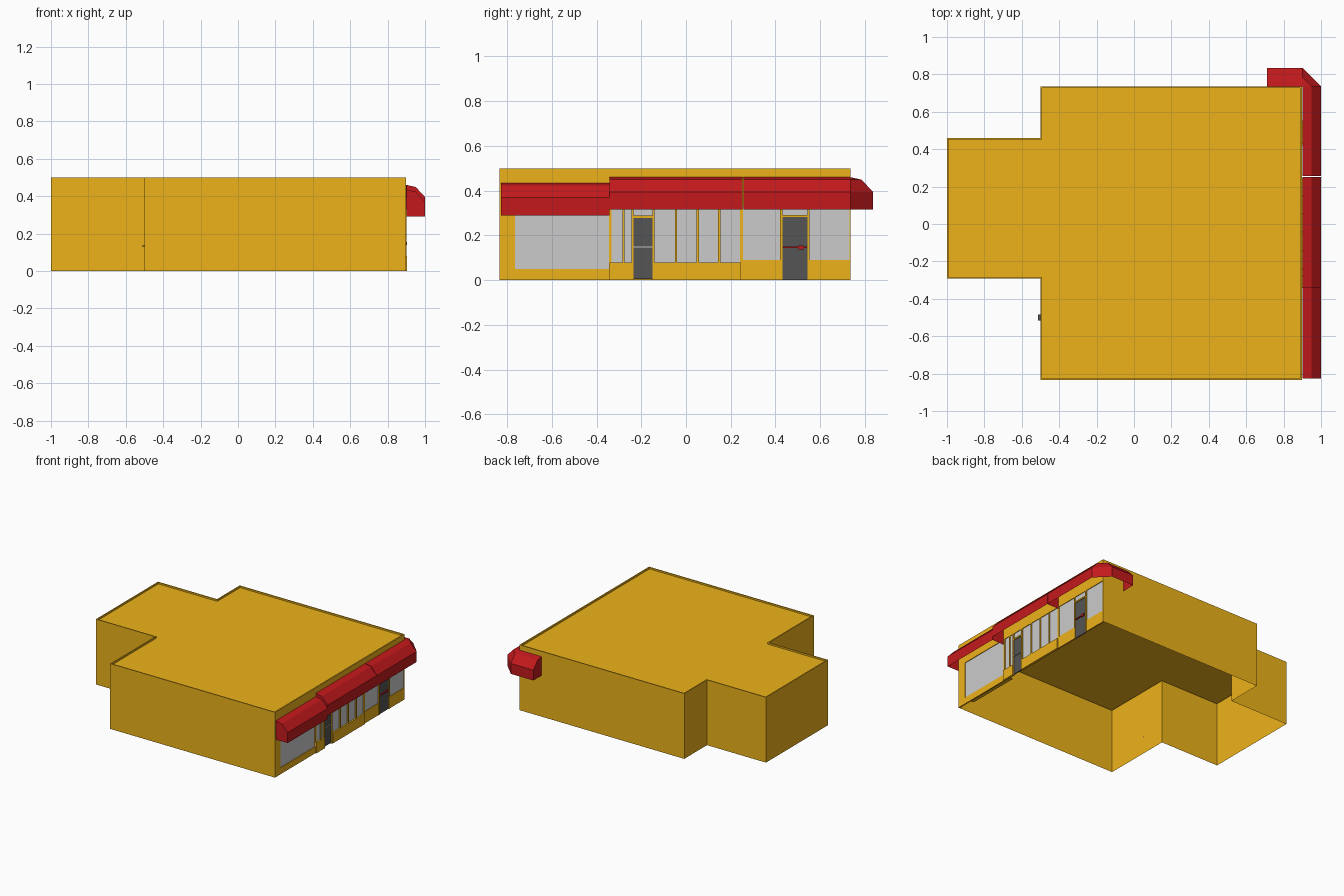
import bpy, bmesh

if "Cube" in bpy.data.objects:
    bpy.data.objects.remove(bpy.data.objects["Cube"])

def material(name, rgb):
    m = bpy.data.materials.new(name)
    m.diffuse_color = (*rgb, 1)
    m.use_nodes = True
    m.node_tree.nodes["Principled BSDF"].inputs["Base Color"].default_value = m.diffuse_color
    return m

ORANGE = material("orange_wall", (0.85, 0.45, 0.01))
RED = material("red_awning", (0.55, 0.01, 0.012))
DARK = material("dark_door", (0.09, 0.09, 0.09))

def finish(bm, name, mat=None):
    bmesh.ops.recalc_face_normals(bm, faces=bm.faces)
    me = bpy.data.meshes.new(name)
    bm.to_mesh(me)
    bm.free()
    ob = bpy.data.objects.new(name, me)
    bpy.context.collection.objects.link(ob)
    if mat:
        me.materials.append(mat)
    return ob

def add_box(bm, x0, x1, y0, y1, z0, z1):
    vs = bmesh.ops.create_cube(bm, size=1)["verts"]
    for v in vs:
        v.co.x = x1 if v.co.x > 0 else x0
        v.co.y = y1 if v.co.y > 0 else y0
        v.co.z = z1 if v.co.z > 0 else z0

def boxes(name, mat, x0, x1, rects):
    bm = bmesh.new()
    for r in rects:
        add_box(bm, x0, x1, *r)
    return finish(bm, name, mat)

W = 0.897            # outer plane of the shop front
Y0, Y1 = -0.8335, 0.735

# Building shell: open underneath, roof sunk behind a thin parapet
foot = [(W, Y1), (-.5, Y1), (-.5, .46), (-1, .46),
        (-1, -.292), (-.5, -.292), (-.5, Y0), (W, Y0)]
bm = bmesh.new()
low = [bm.verts.new((x, y, 0)) for x, y in foot]
top = [bm.verts.new((x, y, .5)) for x, y in foot]
for i in range(len(foot) - 1):      # the shop front side is left open
    bm.faces.new((low[i], low[i + 1], top[i + 1], top[i]))
roof = bm.faces.new(top)
bm.normal_update()
bmesh.ops.inset_region(bm, faces=[roof], thickness=.012, use_boundary=True)
edge = bmesh.ops.extrude_face_region(bm, geom=[roof])
for v in [g for g in edge["geom"] if isinstance(g, bmesh.types.BMVert)]:
    v.co.z = .488
if roof.is_valid:
    bmesh.ops.delete(bm, geom=[roof], context='FACES_ONLY')
finish(bm, "building_shell", ORANGE)

# Shop front wall: fascia, piers and low walls as (y0, y1, z0, z1)
boxes("front_wall", ORANGE, W - .01, W, [
    (Y0, Y1, .33, .5),
    (Y0, -.765, 0, .33), (-.765, -.345, 0, .05), (-.345, -.332, 0, .33),
    (.242, .255, 0, .33), (.255, .425, 0, .09),
    (.552, Y1, 0, .09), (.73, Y1, .09, .33)])

# Projecting plinths under the middle windows
boxes("window_plinth", ORANGE, W - .01, W + .007,
      [(-.342, -.24, 0, .08), (-.143, .245, 0, .08)])

# Deep shelf inside the display window
boxes("display_shelf", ORANGE, W - .08, W - .01, [(-.765, -.345, .042, .05)])

# Mullions, door jambs and door heads
mullions = [(c - .005, c + .005, .08, .33) for c in (-.279, -.045, .052, .149)]
jambs = [(c - .005, c + .005, 0, .33) for c in (-.239, -.145, .426, .548)]
heads = [(-.239, -.145, .278, .288), (.426, .548, .282, .292)]
boxes("window_frames", ORANGE, W - .008, W + .003, mullions + jambs + heads)

# Glass panes (grey)
boxes("window_panes", None, W - .012, W - .005, [
    (-.765, -.345, .05, .33), (-.332, -.24, .08, .33), (-.24, -.145, .288, .33),
    (-.145, .242, .08, .33), (.255, .426, .09, .33), (.426, .548, .292, .33),
    (.548, .73, .09, .33)])

# Doors and their push bars
boxes("doors", DARK, W - .01, W - .003,
      [(-.234, -.15, .005, .278), (.431, .543, 0, .282)])
boxes("left_door_bar", None, W - .003, W + .003, [(-.234, -.15, .146, .15)])
boxes("right_door_bar", RED, W - .003, W + .006,
      [(.433, .541, .143, .15), (.503, .525, .138, .155)])

# Small handle on the rear side wall
boxes("rear_handle", DARK, -.512, -.5, [(-.515, -.485, .13, .136)])

# Awnings: open sheets with end caps, profile as (distance from wall, z)
PROFILE = [(0, .46), (.05, .449), (.1, .395), (.1, .315)]

def awning(name, path, drop=0):
    """path: list of (x, y, out_x, out_y) stations along the wall."""
    bm = bmesh.new()
    rows = [[bm.verts.new((x + ox * d, y + oy * d, z - drop)) for d, z in PROFILE]
            for x, y, ox, oy in path]
    for a, b in zip(rows, rows[1:]):
        for i in range(len(PROFILE) - 1):
            bm.faces.new((a[i], a[i + 1], b[i + 1], b[i]))
    for row, (x, y, _, _) in ((rows[0], path[0]), (rows[-1], path[-1])):
        bm.faces.new(row + [bm.verts.new((x, y, PROFILE[-1][1] - drop))])
    finish(bm, name, RED)

A = .9
awning("left_awning", [(A, -.827, 1, 0), (A, -.343, 1, 0)], .025)
awning("middle_awning", [(A, -.342, 1, 0), (A, .252, 1, 0)])
awning("corner_awning", [(A, .257, 1, 0), (A, Y1, 1, 0),
                         (A, Y1, 0, 1), (.71, Y1, 0, 1)])
